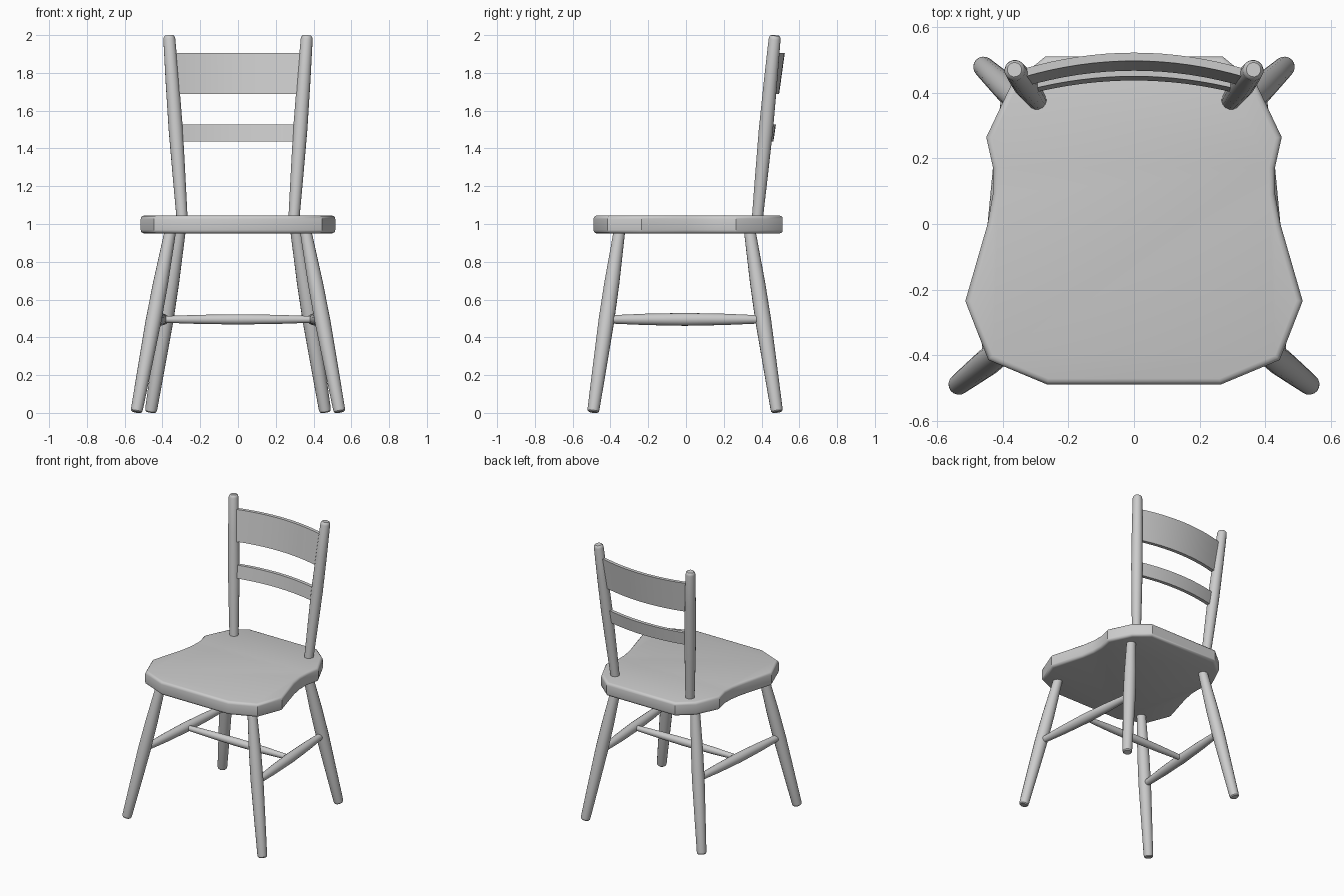
import bpy, bmesh
from mathutils import Vector

if "Cube" in bpy.data.objects:
    bpy.data.objects.remove(bpy.data.objects["Cube"])


def make_object(name, bm, angle=0.6):
    bmesh.ops.recalc_face_normals(bm, faces=bm.faces)
    mesh = bpy.data.meshes.new(name)
    bm.to_mesh(mesh)
    bm.free()
    obj = bpy.data.objects.new(name, mesh)
    bpy.context.collection.objects.link(obj)
    bpy.ops.object.select_all(action='DESELECT')
    obj.select_set(True)
    bpy.context.view_layer.objects.active = obj
    bpy.ops.object.shade_smooth_by_angle(angle=angle)
    return obj


def turned_rod(name, start, end, profile, sides=16):
    """Lathe a (fraction, radius) profile along the line start-end."""
    start, end = Vector(start), Vector(end)
    q = (end - start).to_track_quat('Z', 'Y')
    bm = bmesh.new()
    rings = []
    for t, r in profile:
        ring = bmesh.ops.create_circle(bm, segments=sides, radius=r)['verts']
        for v in ring:
            v.co = start.lerp(end, t) + q @ v.co
        rings.append(ring)
    for a, b in zip(rings, rings[1:]):
        for i in range(sides):
            j = (i + 1) % sides
            bm.faces.new((a[i], a[j], b[j], b[i]))
    bm.faces.new(rings[0])
    bm.faces.new(rings[-1])
    return make_object(name, bm)


def slat(name, half_w, z0, z1, y0, y1, sag, thick=0.025, n=16):
    """Curved, leaning board; y0 / y1 are front-face depths at mid-span."""
    bm = bmesh.new()
    rings = []
    for i in range(n + 1):
        u = 2 * i / n - 1
        d = -sag * u * u
        pts = ((y0, z0), (y0 + thick, z0), (y1 + thick, z1), (y1, z1))
        rings.append([bm.verts.new((u * half_w, y + d, z)) for y, z in pts])
    for a, b in zip(rings, rings[1:]):
        for i in range(4):
            j = (i + 1) % 4
            bm.faces.new((a[i], a[j], b[j], b[i]))
    bm.faces.new(rings[0])
    bm.faces.new(rings[-1])
    return make_object(name, bm)


# Seat: half outline from front to back, mirrored, extruded, rim rounded
half = [(0.265, -0.49), (0.445, -0.415), (0.515, -0.235), (0.447, 0.0),
        (0.431, 0.09), (0.43, 0.17), (0.451, 0.265), (0.375, 0.425),
        (0.27, 0.512)]
outline = half + [(-x, y) for x, y in reversed(half)]
bm = bmesh.new()
base = bm.faces.new([bm.verts.new((x, y, 0.95)) for x, y in outline])
top = bmesh.ops.extrude_face_region(bm, geom=[base], use_keep_orig=True)
bmesh.ops.translate(bm, vec=(0, 0, 0.095),
                    verts=[g for g in top['geom'] if isinstance(g, bmesh.types.BMVert)])
bmesh.ops.recalc_face_normals(bm, faces=bm.faces)
rim = [e for e in bm.edges if abs(e.verts[0].co.z - e.verts[1].co.z) < 1e-4]
bmesh.ops.bevel(bm, geom=rim, offset=0.018, segments=3, profile=0.5, affect='EDGES')
make_object("seat", bm)

LEG = [(0, 0.024), (0.006, 0.030), (0.02, 0.032), (0.25, 0.037), (0.5, 0.042),
       (0.7, 0.040), (1, 0.030)]
POST = [(0, 0.029), (0.25, 0.034), (0.5, 0.038), (0.75, 0.036), (0.98, 0.032),
        (0.993, 0.029), (1, 0.022)]
SIDE = [(0, 0.021), (0.25, 0.030), (0.5, 0.034), (0.75, 0.030), (1, 0.021)]
CROSS = [(0, 0.017), (0.25, 0.024), (0.5, 0.027), (0.75, 0.024), (1, 0.017)]

# Paired turned parts
for s, side in ((-1, "left"), (1, "right")):
    turned_rod(f"front_leg_{side}", (s * 0.538, -0.492, 0.004), (s * 0.355, -0.35, 0.98), LEG)
    turned_rod(f"rear_leg_{side}", (s * 0.462, 0.482, 0.004), (s * 0.305, 0.335, 0.98), LEG)
    turned_rod(f"back_post_{side}", (s * 0.294, 0.375, 1.0), (s * 0.365, 0.471, 1.998), POST)
    turned_rod(f"side_stretcher_{side}", (s * 0.445, -0.42, 0.495),
               (s * 0.382, 0.408, 0.495), SIDE)

# Cross stretcher joining the side stretchers
turned_rod("cross_stretcher", (-0.415, 0, 0.495), (0.415, 0, 0.495), CROSS)

# Back slats
slat("upper_slat", 0.34, 1.688, 1.905, 0.468, 0.498, 0.05)
slat("lower_slat", 0.325, 1.438, 1.528, 0.438, 0.451, 0.042)
